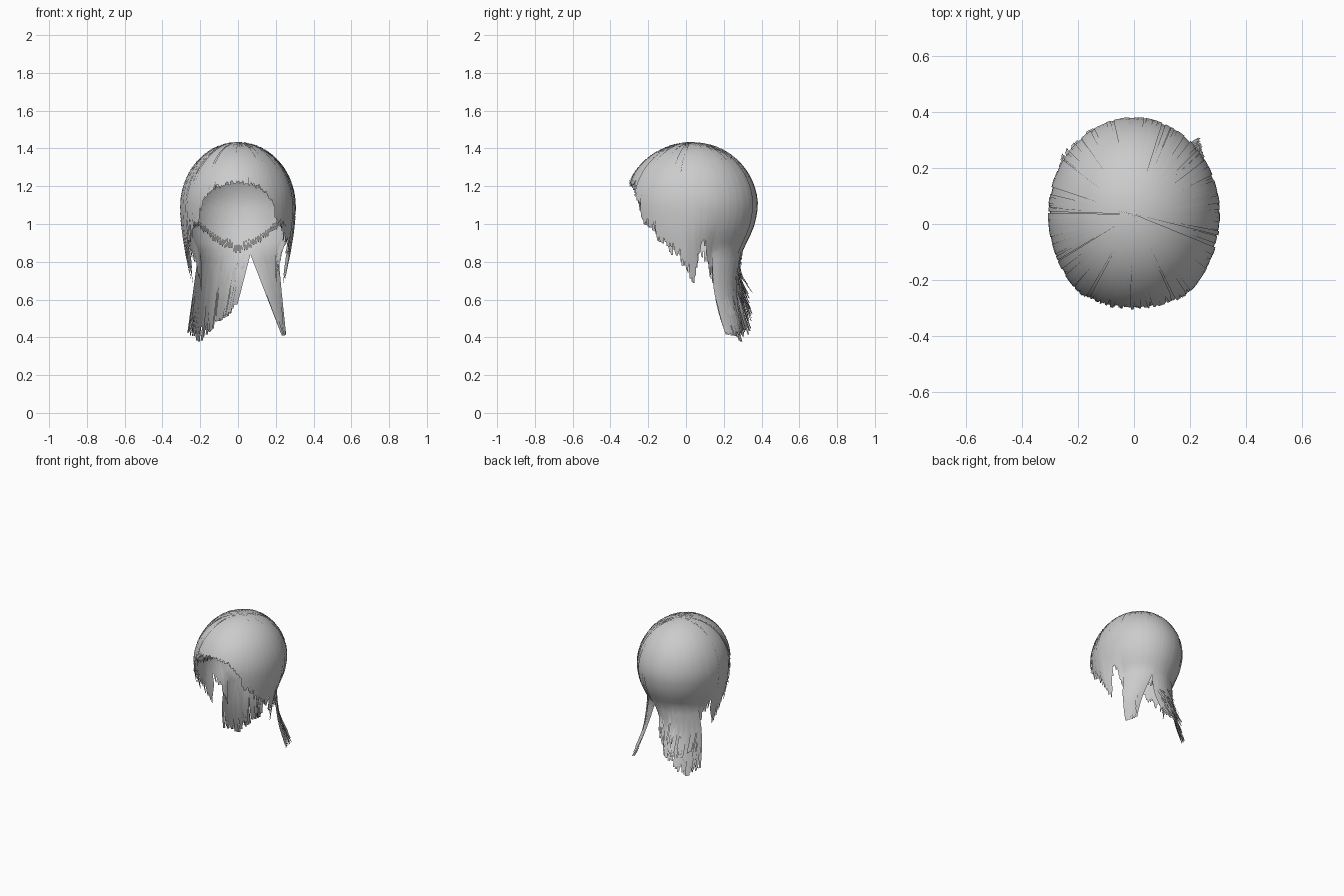
import bpy, bmesh, math, random
from mathutils import Vector

if "Cube" in bpy.data.objects:
    bpy.data.objects.remove(bpy.data.objects["Cube"])

random.seed(4)
CY, CZ, H = 0.035, 1.09, 0.34   # skull centre and dome height


def interp(table, v):
    if v <= table[0][0]:
        return table[0][1]
    for (a, p), (b, q) in zip(table, table[1:]):
        if v <= b:
            return p + (q - p) * (v - a) / (b - a)
    return table[-1][1]


# Radius factor against height below the widest line
SIDE = [(0.6, 0.78), (0.7, 0.82), (0.85, 0.92), (0.95, 0.97), (1.03, 0.995), (1.09, 1)]
BACK = [(0.75, 0.73), (0.83, 0.74), (0.87, 0.78), (0.93, 0.87), (1.0, 0.955), (1.09, 1)]

# Hem height against azimuth (0 = front, positive = +x), in degrees
HEM = [(-118, 0.68), (-108, 0.8), (-98, 0.86), (-90, 0.72), (-82, 0.8), (-70, 0.87),
       (-55, 0.97), (-44, 1.04), (-38, 1.13), (-25, 1.2), (0, 1.225), (22, 1.205),
       (36, 1.13), (44, 1.01), (60, 0.94), (76, 0.87), (84, 0.8), (91, 0.70),
       (97, 0.87), (103, 0.91), (109, 0.8), (118, 0.7)]
INNER_HEM = [(0, 1.25), (35, 1.17), (50, 1.06), (90, 1.0), (130, 0.98), (155, 0.89), (180, 0.85)]


def skull(phi, z, scale=1.0):
    """Point of the hair shell at an azimuth and height."""
    a = math.radians(phi)
    c = math.cos(a)
    if z > CZ:
        f = math.sqrt(max(0, 1 - ((z - CZ) / H) ** 2))
    else:
        w = min(1, max(0, (-c + 0.1) / 0.5))
        f = interp(SIDE, z) * (1 - w) + interp(BACK, z) * w
    ry = 0.36 if c > 0 else 0.343
    return Vector((0.303 * math.sin(a) * f * scale,
                   CY - ry * c * f * scale,
                   CZ + (z - CZ) * (scale if z > CZ else 1)))


def heights(hem, n):
    """Heights from the crown to the hem, evenly spaced along the curve."""
    end = math.asin((hem - CZ) / H) if hem > CZ else (hem - CZ) / H
    for i in range(n + 1):
        t = math.pi / 2 + (end - math.pi / 2) * i / n
        yield CZ + H * (math.sin(t) if t > 0 else t)


def ribbon(bm, rows):
    pairs = [(bm.verts.new(l), bm.verts.new(r)) for l, r in rows]
    for (a, b), (c, d) in zip(pairs, pairs[1:]):
        bm.faces.new((a, c, d, b))


def finish(bm, name):
    bmesh.ops.remove_doubles(bm, verts=bm.verts, dist=1e-6)
    me = bpy.data.meshes.new(name)
    bm.to_mesh(me)
    bm.free()
    for p in me.polygons:
        p.use_smooth = True
    bpy.context.collection.objects.link(bpy.data.objects.new(name, me))


def shell_ribbon(bm, phi, width, hem, scale, n=20):
    rows = []
    for i, z in enumerate(heights(hem, n)):
        w = width * (1 if i < n - 3 else 0.4 + 0.2 * (n - i))
        rows.append((skull(phi - w, z, scale), skull(phi + w, z, scale)))
    ribbon(bm, rows)


def tail_ribbon(bm, phi, width, end, scale, spread):
    """Ribbon that follows the skull to the neck, then hangs to an end point."""
    rows = [(skull(phi - width, z, scale), skull(phi + width, z, scale))
            for z in heights(0.86, 18)]
    l0, r0 = rows[-1]
    side = (r0 - l0).normalized()
    for i in range(1, 9):
        t = i / 8
        y_dip = -0.03 * math.sin(math.pi * t)
        pts = []
        for p, s in ((l0, -1), (r0, 1)):
            q = p.lerp(end + side * s * spread, t)
            q.y += y_dip
            pts.append(q)
        rows.append(tuple(pts))
    ribbon(bm, rows)


# Fringe and side hair
bm = bmesh.new()
for i in range(300):
    phi = -118 + 236 * i / 299
    rough = 0.012 if abs(phi) < 38 else 0.04
    shell_ribbon(bm, phi, random.uniform(1.2, 2.4),
                 interp(HEM, phi) + random.uniform(-rough, rough),
                 random.uniform(0.985, 1.015))
finish(bm, "front_and_side_hair")

# Broad lock at the back, swept to the left
LEFT_Z = [(0, 0.42), (0.25, 0.37), (0.5, 0.44), (0.75, 0.5), (1, 0.54)]
bm = bmesh.new()
for i in range(120):
    u = i / 119
    end = Vector((-0.265 + 0.25 * u, 0.23 + 0.11 * math.sin(math.pi * min(1, u * 0.75)) +
                  random.uniform(-0.02, 0.015),
                  interp(LEFT_Z, u) + random.uniform(0, 1) ** 2 * 0.18))
    end.x += (end.z - interp(LEFT_Z, u)) * 0.15
    tail_ribbon(bm, 242 - 78 * u, random.uniform(1.2, 2.2), end,
                random.uniform(0.985, 1.012), random.uniform(0.004, 0.009))
finish(bm, "left_back_lock")

# Narrow lock at the back right
bm = bmesh.new()
for i in range(70):
    u = i / 69
    end = Vector((0.255 - 0.02 * u, 0.21 + 0.09 * u + random.uniform(-0.01, 0.01),
                  0.41 + random.uniform(0, 1) ** 2 * 0.12))
    end.x -= (end.z - 0.41) * 0.25
    tail_ribbon(bm, 116 + 48 * u, random.uniform(1.2, 2.2), end,
                random.uniform(0.985, 1.012), random.uniform(0.003, 0.007))
finish(bm, "right_back_lock")

# Inner layer seen through the face opening
bm = bmesh.new()
for i in range(120):
    phi = -180 + 3 * i
    shell_ribbon(bm, phi, 2.2, interp(INNER_HEM, abs(phi)) + random.uniform(-0.01, 0.01), 0.94)
finish(bm, "inner_hair_layer")
